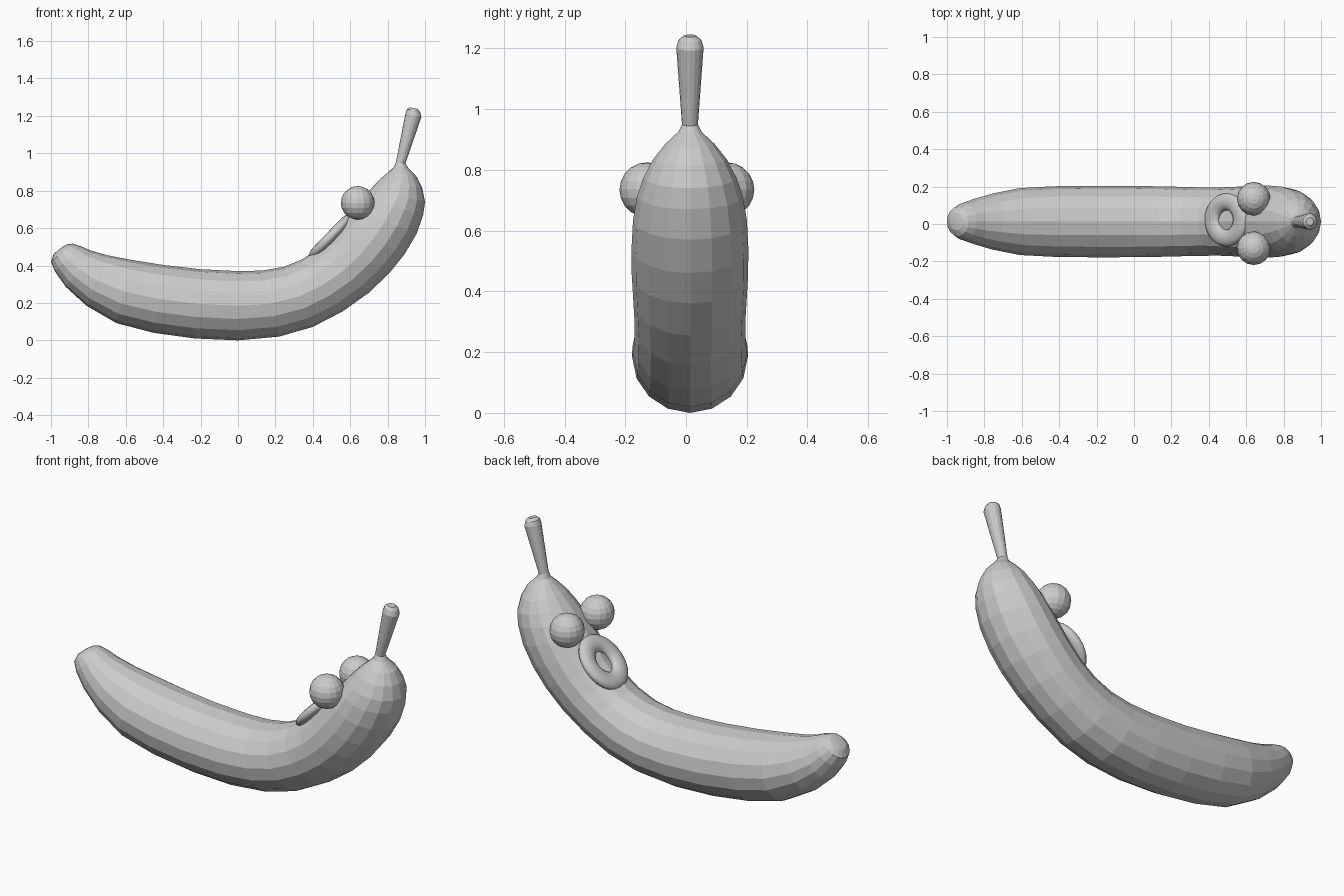
import bpy, bmesh
from math import sin, cos, pi, radians
from mathutils import Vector, Matrix

if "Cube" in bpy.data.objects:
    bpy.data.objects.remove(bpy.data.objects["Cube"])

SIDES = 16
CY = 0.013

# Side profile: inner curve x, z and outer curve x, z for each ring
RINGS = [
    (-.935, .502, -.965, .480), (-.912, .514, -.986, .460),
    (-.885, .517, -1.0, .420), (-.840, .503, -.980, .370),
    (-.790, .481, -.920, .285), (-.700, .455, -.810, .185),
    (-.570, .430, -.650, .092), (-.400, .403, -.450, .040),
    (-.200, .380, -.230, .010), (.000, .370, .000, .000),
    (.130, .373, .220, .020), (.245, .393, .400, .072),
    (.340, .432, .560, .155), (.420, .485, .700, .255),
    (.490, .550, .810, .360), (.555, .625, .890, .460),
    (.615, .700, .955, .570), (.665, .760, .990, .670),
    (.712, .812, 1.00, .740), (.755, .858, .985, .815),
    (.798, .895, .955, .875), (.835, .928, .910, .922),
    (.845, .955, .895, .945), (.895, 1.213, .980, 1.193),
    (.903, 1.236, .974, 1.220), (.920, 1.246, .960, 1.237),
]


def finish(name, bm, smooth=False):
    bmesh.ops.recalc_face_normals(bm, faces=bm.faces)
    mesh = bpy.data.meshes.new(name)
    bm.to_mesh(mesh)
    bm.free()
    for p in mesh.polygons:
        p.use_smooth = smooth
    obj = bpy.data.objects.new(name, mesh)
    bpy.context.collection.objects.link(obj)
    return obj


# Banana body and stem: round sections lofted along the bent profile
bm = bmesh.new()
loops = []
for ix, iz, ox, oz in RINGS:
    inner, outer = Vector((ix, CY, iz)), Vector((ox, CY, oz))
    mid, half = (inner + outer) / 2, (outer - inner) / 2
    side = Vector((0, half.length * 1.03, 0))
    loops.append([bm.verts.new(mid + half * cos(a) + side * sin(a))
                  for a in (2 * pi * i / SIDES for i in range(SIDES))])
for a, b in zip(loops, loops[1:]):
    for i in range(SIDES):
        j = (i + 1) % SIDES
        bm.faces.new((a[i], a[j], b[j], b[i]))
bm.faces.new(loops[0])
bm.faces.new(loops[-1])
finish("banana_body", bm)

# Pair of ball eyes
for name, s in (("eye_front", -1), ("eye_back", 1)):
    bm = bmesh.new()
    bmesh.ops.create_uvsphere(bm, u_segments=16, v_segments=10, radius=0.09)
    bmesh.ops.translate(bm, verts=bm.verts, vec=(0.64, 0.003 + s * 0.132, 0.735))
    finish(name, bm)

# Ring mouth: flattened torus lying on the inner curve
bm = bmesh.new()
N, M = 32, 12
grid = []
for i in range(N):
    u = 2 * pi * i / N
    row = []
    for k in range(M):
        v = 2 * pi * k / M
        r = 0.0975 + 0.046 * cos(v)
        row.append(bm.verts.new((1.12 * r * cos(u), r * sin(u), 0.028 * sin(v))))
    grid.append(row)
for i in range(N):
    for k in range(M):
        a, b, l = grid[i], grid[(i + 1) % N], (k + 1) % M
        bm.faces.new((a[k], b[k], b[l], a[l]))
bm.transform(Matrix.Translation((0.495, 0.022, 0.553)) @ Matrix.Rotation(radians(-46), 4, 'Y'))
finish("mouth_ring", bm, smooth=True)
